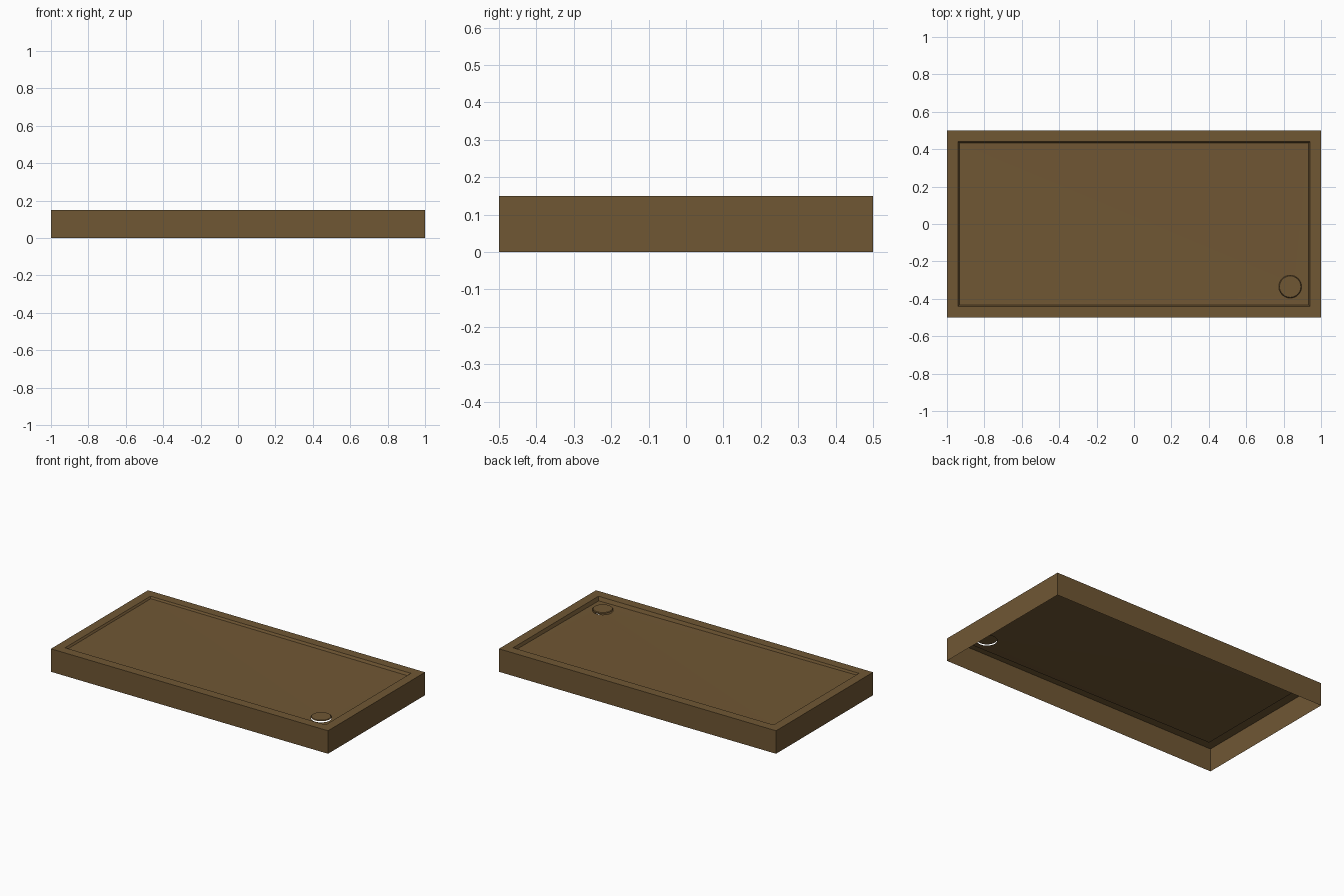
import bpy, bmesh, math
from mathutils import Vector

cube = bpy.data.objects.get("Cube")
if cube:
    bpy.data.objects.remove(cube, do_unlink=True)

mat = bpy.data.materials.new("brown")
mat.use_nodes = True
colour = (0.162, 0.095, 0.034, 1)
mat.diffuse_color = colour
mat.node_tree.nodes["Principled BSDF"].inputs["Base Color"].default_value = colour

HEIGHT = 0.15
DRAIN = Vector((0.835, -0.335, 0.125))
RADIUS = 0.06
SIDES = 32


def finish(bm, name):
    mesh = bpy.data.meshes.new(name)
    bm.to_mesh(mesh)
    bm.free()
    mesh.materials.append(mat)
    obj = bpy.data.objects.new(name, mesh)
    bpy.context.collection.objects.link(obj)
    return obj


def rect(bm, x0, x1, y0, y1, heights):
    corners = ((x0, y0), (x1, y0), (x1, y1), (x0, y1))
    return [bm.verts.new((x, y, z)) for (x, y), z in zip(corners, heights)]


def bridge(bm, a, b):
    n = len(a)
    for i in range(n):
        j = (i + 1) % n
        bm.faces.new((a[i], a[j], b[j], b[i]))


# Tray shell: open underneath, with skirt, flat rim and shallow slanted basin walls
bm = bmesh.new()
loops = [
    rect(bm, -1, 1, -0.5, 0.5, [0] * 4),
    rect(bm, -1, 1, -0.5, 0.5, [HEIGHT] * 4),
    rect(bm, -0.94, 0.94, -0.44, 0.44, [HEIGHT] * 4),
    rect(bm, -0.932, 0.932, -0.432, 0.432, [0.138, 0.125, 0.132, 0.139]),
]
for a, b in zip(loops, loops[1:]):
    bridge(bm, a, b)

# Basin floor falling to the round drain opening
floor = loops[-1]
ring = []
for i in range(SIDES):
    t = 2 * math.pi * i / SIDES
    ring.append(bm.verts.new(DRAIN + RADIUS * Vector((math.cos(t), math.sin(t), 0))))
quarter = SIDES // 4
start = SIDES * 5 // 8
for k in range(4):
    first = start + k * quarter
    for i in range(first - quarter // 2, first + quarter // 2):
        bm.faces.new((floor[k], ring[(i + 1) % SIDES], ring[i % SIDES]))
    bm.faces.new((floor[k], floor[(k + 1) % 4], ring[(first + quarter // 2) % SIDES]))
bmesh.ops.recalc_face_normals(bm, faces=bm.faces)
finish(bm, "shower_tray")

# Drain cover raised slightly above its opening
bm = bmesh.new()
bmesh.ops.create_cone(bm, cap_ends=True, segments=SIDES, radius1=RADIUS + 0.001,
                      radius2=RADIUS - 0.003, depth=0.005)
bmesh.ops.translate(bm, verts=bm.verts, vec=DRAIN + Vector((0, 0, 0.011)))
finish(bm, "drain_cover")
